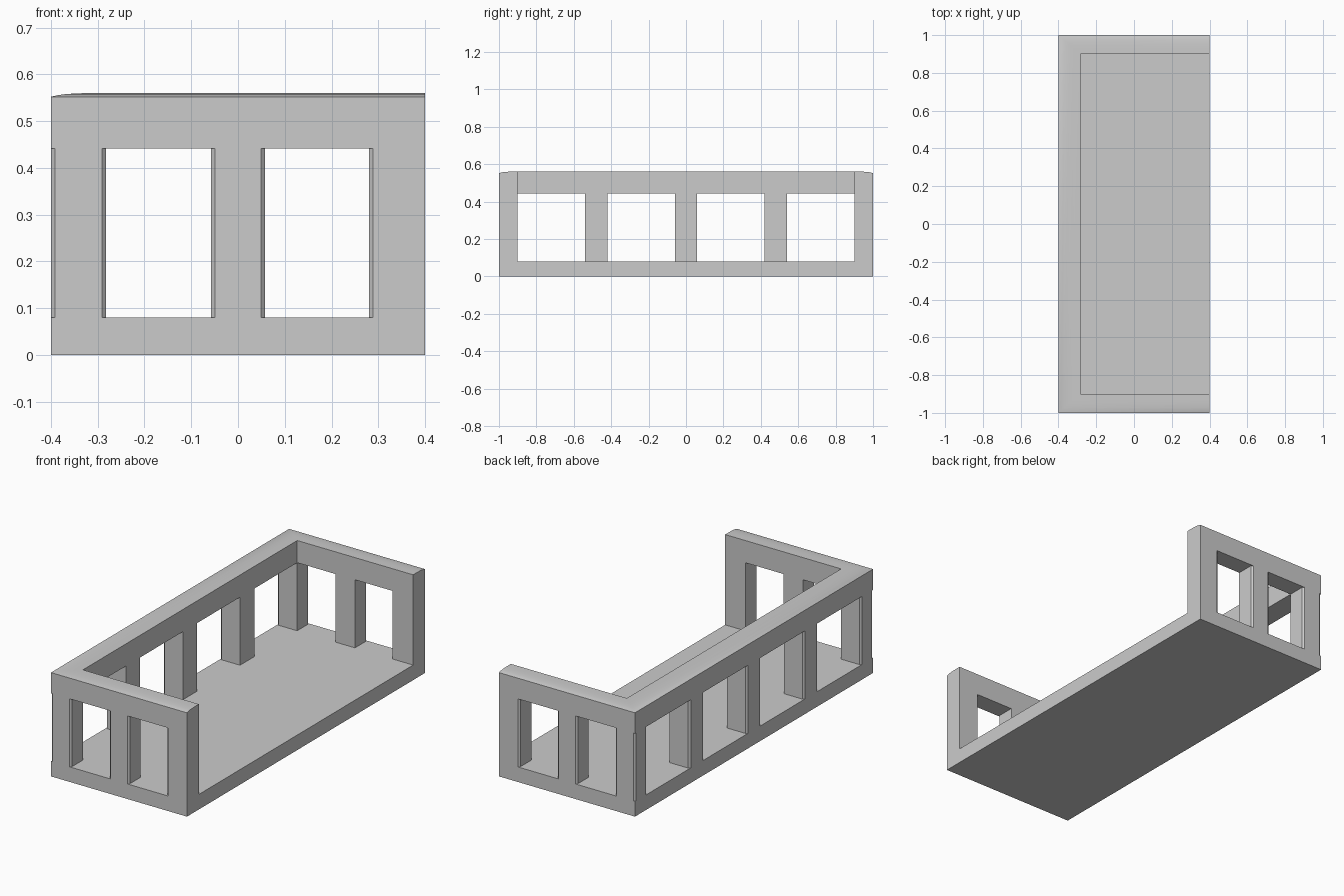
import bpy, bmesh

if "Cube" in bpy.data.objects:
    bpy.data.objects.remove(bpy.data.objects["Cube"])

FLOOR_Z, RAIL_Z, TOP_Z = 0.08, 0.442, 0.56


def finish(name, bm):
    bmesh.ops.recalc_face_normals(bm, faces=bm.faces)
    me = bpy.data.meshes.new(name)
    bm.to_mesh(me)
    bm.free()
    ob = bpy.data.objects.new(name, me)
    bpy.context.collection.objects.link(ob)
    return ob


def prism(name, outline, z0, z1):
    bm = bmesh.new()
    face = bm.faces.new([bm.verts.new((x, y, z0)) for x, y in outline])
    ext = bmesh.ops.extrude_face_region(bm, geom=[face], use_keep_orig=True)
    top = [v for v in ext["geom"] if isinstance(v, bmesh.types.BMVert)]
    bmesh.ops.translate(bm, verts=top, vec=(0, 0, z1 - z0))
    return finish(name, bm)


def post(name, x0, x1, y0, y1, cut, mirror=True, c=0.009):
    """Post with selected plan corners chamfered (order: SW, SE, NE, NW)."""
    pts = []
    corners = [(x0, y0, (0, c), (c, 0)), (x1, y0, (-c, 0), (0, c)),
               (x1, y1, (0, -c), (-c, 0)), (x0, y1, (c, 0), (0, -c))]
    for i, (x, y, a, b) in enumerate(corners):
        if i in cut:
            pts += [(x + a[0], y + a[1]), (x + b[0], y + b[1])]
        else:
            pts.append((x, y))
    ob = prism(name, pts, FLOOR_Z, RAIL_Z)
    if mirror:
        mod = ob.modifiers.new("mirror", 'MIRROR')
        mod.use_axis = (False, True, False)
        mod.use_mirror_merge = False
    return ob


# Floor slab
prism("floor_slab", [(-.4, -1), (.4, -1), (.4, 1), (-.4, 1)], 0, FLOOR_Z)

# Posts: outward-facing edges are chamfered
post("corner_post", -.4, -.282, -1, -.9, {0, 1, 3})
post("end_middle_post", -.058, .058, -1, -.9, {0, 1})
post("end_outer_post", .28, .4, -1, -.9, {0})
post("side_post", -.4, -.282, -.54, -.42, {0, 3})
post("side_middle_post", -.4, -.282, -.058, .058, {0, 3}, mirror=False)

# U-shaped top rail, swept with mitred corners and a softly rounded outer top
profile = [(0, RAIL_Z), (0, .552), (.12, .5555), (.28, .558), (.5, .5595),
           (.7, TOP_Z), (1, TOP_Z), (1, RAIL_Z)]
path = [((.4, -1), (.4, -.9)), ((-.4, -1), (-.282, -.9)),
        ((-.4, 1), (-.282, .9)), ((.4, 1), (.4, .9))]
bm = bmesh.new()
rings = [[bm.verts.new((o[0] + t * (i[0] - o[0]), o[1] + t * (i[1] - o[1]), z))
          for t, z in profile] for o, i in path]
n = len(profile)
for a, b in zip(rings, rings[1:]):
    for k in range(n):
        bm.faces.new((a[k], a[(k + 1) % n], b[(k + 1) % n], b[k]))
bm.faces.new(rings[0])
bm.faces.new(rings[-1])
rail = finish("top_rail", bm)
bpy.context.view_layer.objects.active = rail
rail.select_set(True)
bpy.ops.object.shade_smooth_by_angle()
